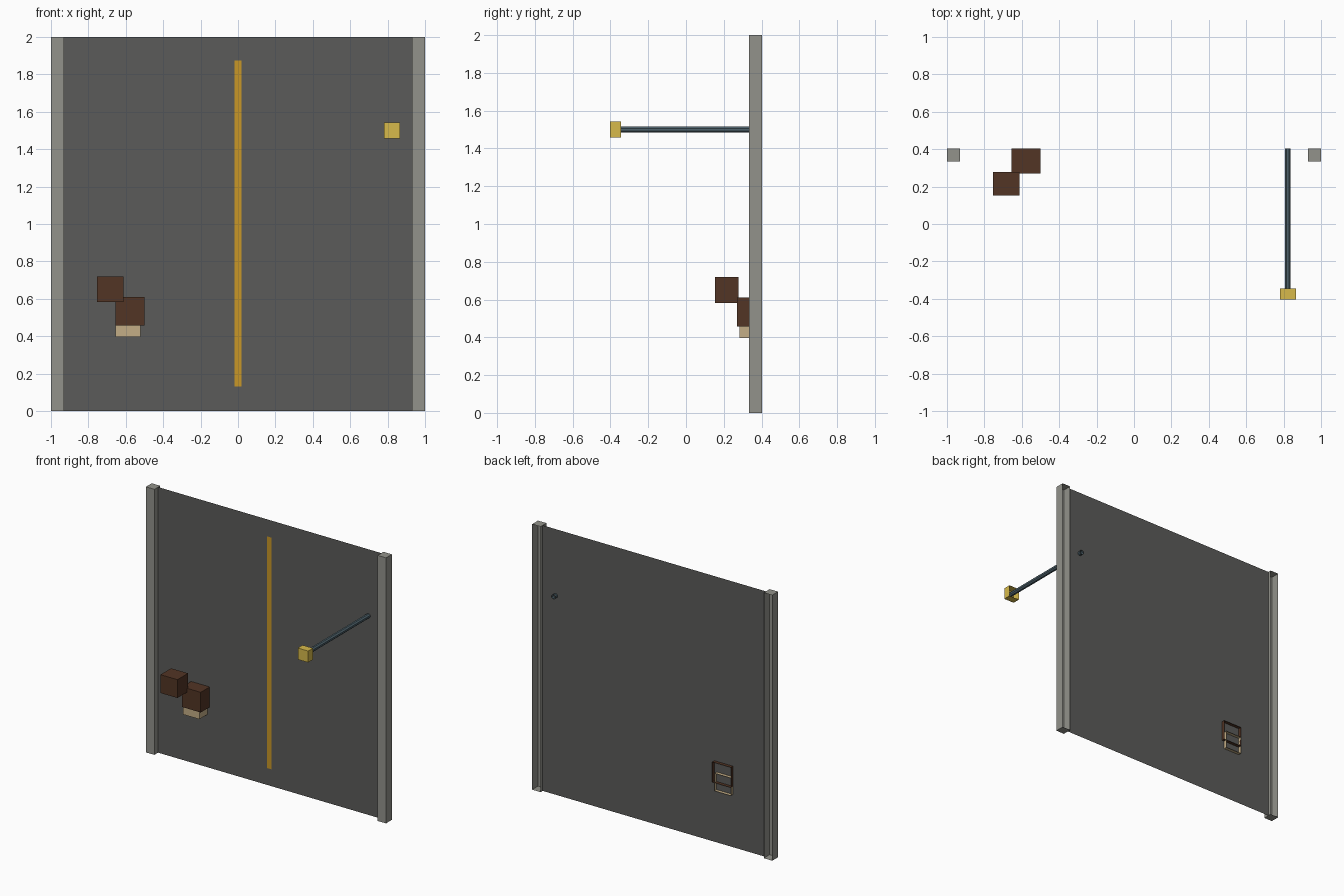
import bpy, bmesh, math
from mathutils import Matrix

if "Cube" in bpy.data.objects:
    bpy.data.objects.remove(bpy.data.objects["Cube"])

BACK = 0.4025    # rear plane of the model
PANEL_Y = 0.377  # panel sits slightly inside the rear edges


def material(name, rgb):
    m = bpy.data.materials.new(name)
    m.diffuse_color = (*rgb, 1)
    m.use_nodes = True
    m.node_tree.nodes["Principled BSDF"].inputs["Base Color"].default_value = m.diffuse_color
    return m


grey = material("post_grey", (0.29, 0.29, 0.26))
dark = material("panel_grey", (0.105, 0.105, 0.10))
gold = material("stripe_gold", (0.58, 0.31, 0.02))
brown = material("dark_brown", (0.085, 0.035, 0.018))
tan = material("tan", (0.55, 0.42, 0.24))
steel = material("blue_steel", (0.075, 0.12, 0.145))
yellow = material("yellow", (0.68, 0.49, 0.07))


def finish(name, bm, mat):
    me = bpy.data.meshes.new(name)
    bm.to_mesh(me)
    bm.free()
    me.materials.append(mat)
    ob = bpy.data.objects.new(name, me)
    bpy.context.collection.objects.link(ob)
    return ob


def open_box(name, x, y, z, mat):
    """Box from (min, max) ranges with its rear face left open."""
    bm = bmesh.new()
    bmesh.ops.create_cube(bm, size=1)
    rear = [f for f in bm.faces if f.normal.y > 0.5]
    bmesh.ops.delete(bm, geom=rear, context='FACES_ONLY')
    for v in bm.verts:
        v.co = [r[0] + (c + 0.5) * (r[1] - r[0]) for c, r in zip(v.co, (x, y, z))]
    return finish(name, bm, mat)


def sheet(name, half_width, y, z, mat):
    """Single-sided upright sheet facing the front."""
    bm = bmesh.new()
    w = half_width
    bm.faces.new([bm.verts.new(p) for p in
                  ((-w, y, z[0]), (w, y, z[0]), (w, y, z[1]), (-w, y, z[1]))])
    return finish(name, bm, mat)


# Panel and its centre stripe
sheet("panel", 0.93, PANEL_Y, (0, 2), dark)
sheet("centre_stripe", 0.02, PANEL_Y - 0.006, (0.13, 1.875), gold)

# Side posts
for side, x in (("left", (-1, -0.93)), ("right", (0.93, 1))):
    open_box(side + "_post", x, (0.333, BACK), (0, 2), grey)

# Block cluster
open_box("upper_block", (-0.753, -0.612), (0.153, 0.279), (0.582, 0.72), brown)
open_box("middle_block", (-0.655, -0.5), (0.27, BACK), (0.458, 0.61), brown)
open_box("lower_block", (-0.655, -0.52), (0.283, BACK), (0.397, 0.53), tan)

# Handle rod: eight-sided, open at the rear
R = 0.016 / math.cos(math.pi / 8)
y0 = -0.39
bm = bmesh.new()
bmesh.ops.create_cone(bm, segments=8, cap_ends=False, radius1=R, radius2=R,
                      depth=BACK - y0,
                      matrix=Matrix.Translation((0.822, (BACK + y0) / 2, 1.5))
                      @ Matrix.Rotation(math.pi / 2, 4, 'X')
                      @ Matrix.Rotation(math.pi / 8, 4, 'Z'))
finish("handle_rod", bm, steel)

# Handle knob
open_box("handle_knob", (0.78, 0.866), (-BACK, -0.345), (1.457, 1.543), yellow)
